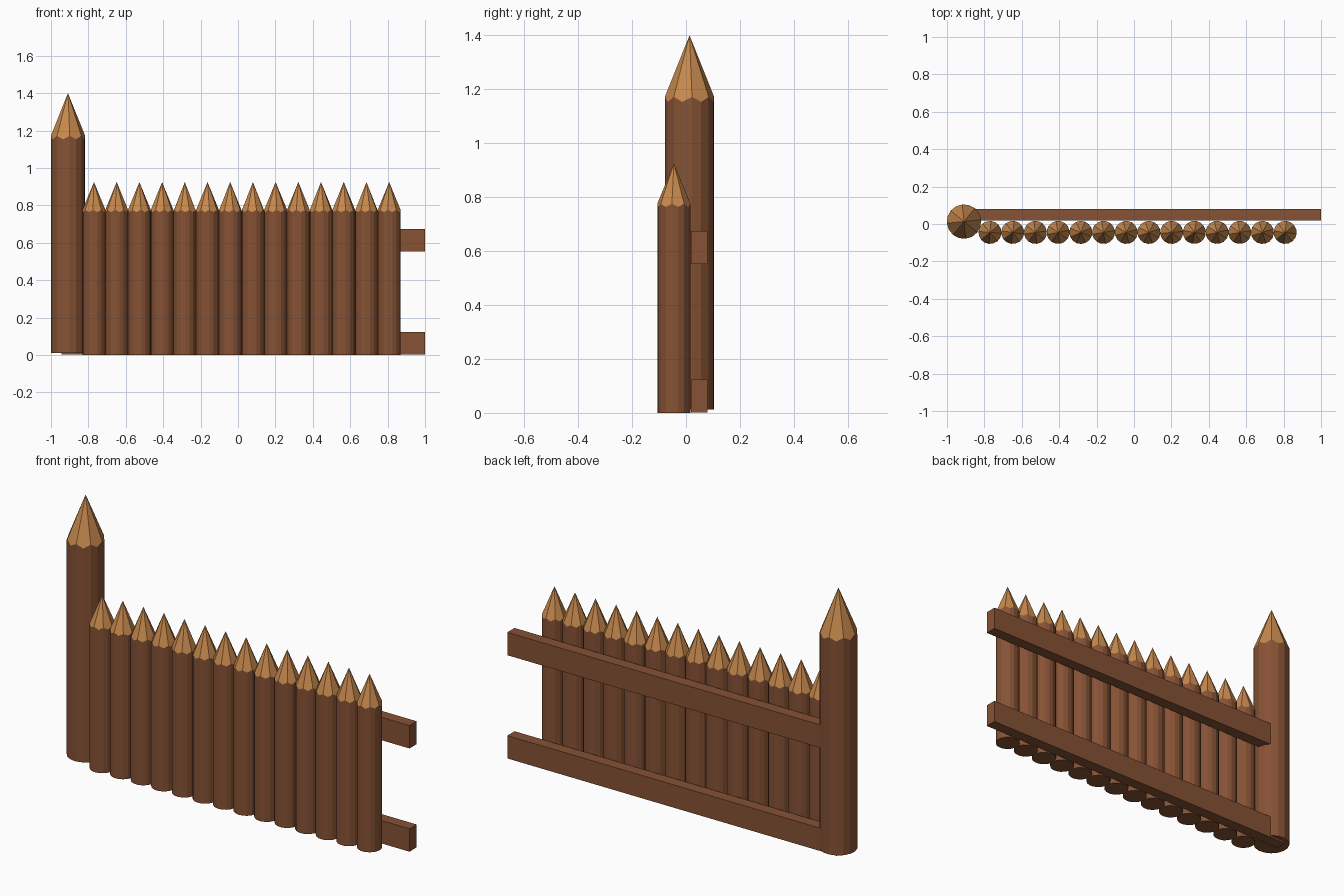
import bpy, bmesh, random
from math import cos, sin, pi

if "Cube" in bpy.data.objects:
    bpy.data.objects.remove(bpy.data.objects["Cube"])

random.seed(4)


def material(name, color):
    m = bpy.data.materials.new(name)
    m.diffuse_color = color
    m.use_nodes = True
    m.node_tree.nodes["Principled BSDF"].inputs["Base Color"].default_value = m.diffuse_color
    return m


bark = material("bark", (0.24, 0.085, 0.035, 1))
cut_wood = material("cut_wood", (0.57, 0.25, 0.075, 1))
FACETS = 8            # axe cuts on each point
SIDES = 2 * FACETS    # sides of each log


def finish(bm, name, mats):
    bmesh.ops.recalc_face_normals(bm, faces=bm.faces)
    mesh = bpy.data.meshes.new(name)
    bm.to_mesh(mesh)
    bm.free()
    for m in mats:
        mesh.materials.append(m)
    bpy.context.collection.objects.link(bpy.data.objects.new(name, mesh))


def sharpened_log(name, x, y, r, z0, shoulder, tip, turn):
    """Round log whose point is cut by flat planes, leaving a scalloped shoulder."""
    bm = bmesh.new()
    low = tip - (tip - shoulder) / cos(pi / FACETS)
    bottom, top = [], []
    for i in range(SIDES):
        a = turn + 2 * pi * i / SIDES
        px, py = x + r * cos(a), y + r * sin(a)
        bottom.append(bm.verts.new((px, py, z0)))
        top.append(bm.verts.new((px, py, low if i % 2 else shoulder)))
    apex = bm.verts.new((x, y, tip))
    bm.faces.new(bottom[::-1])
    for i in range(SIDES):
        j = (i + 1) % SIDES
        bm.faces.new((bottom[i], bottom[j], top[j], top[i]))
    for i in range(0, SIDES, 2):
        f = bm.faces.new((top[i], top[i + 1], top[(i + 2) % SIDES], apex))
        f.material_index = 1
    finish(bm, name, (bark, cut_wood))


def rail(name, x0, x1, y0, y1, z0, z1):
    bm = bmesh.new()
    bmesh.ops.create_cube(bm, size=1)
    for v in bm.verts:
        v.co = (x1 if v.co.x > 0 else x0, y1 if v.co.y > 0 else y0,
                z1 if v.co.z > 0 else z0)
    finish(bm, name, (bark,))


# Tall end post
sharpened_log("end_post", -0.909, 0.013, 0.092, 0.012, 1.172, 1.4, 0.1)

# Row of pickets
for i in range(14):
    sharpened_log(f"picket_{i + 1}", -0.77 + i * 0.1214, -0.045, 0.0615,
                  0.0, 0.776, 0.925, random.uniform(0, 2 * pi))

# Two back rails
rail("lower_rail", -0.945, 1.0, 0.018, 0.079, 0.002, 0.124)
rail("upper_rail", -0.945, 1.0, 0.018, 0.079, 0.553, 0.675)
